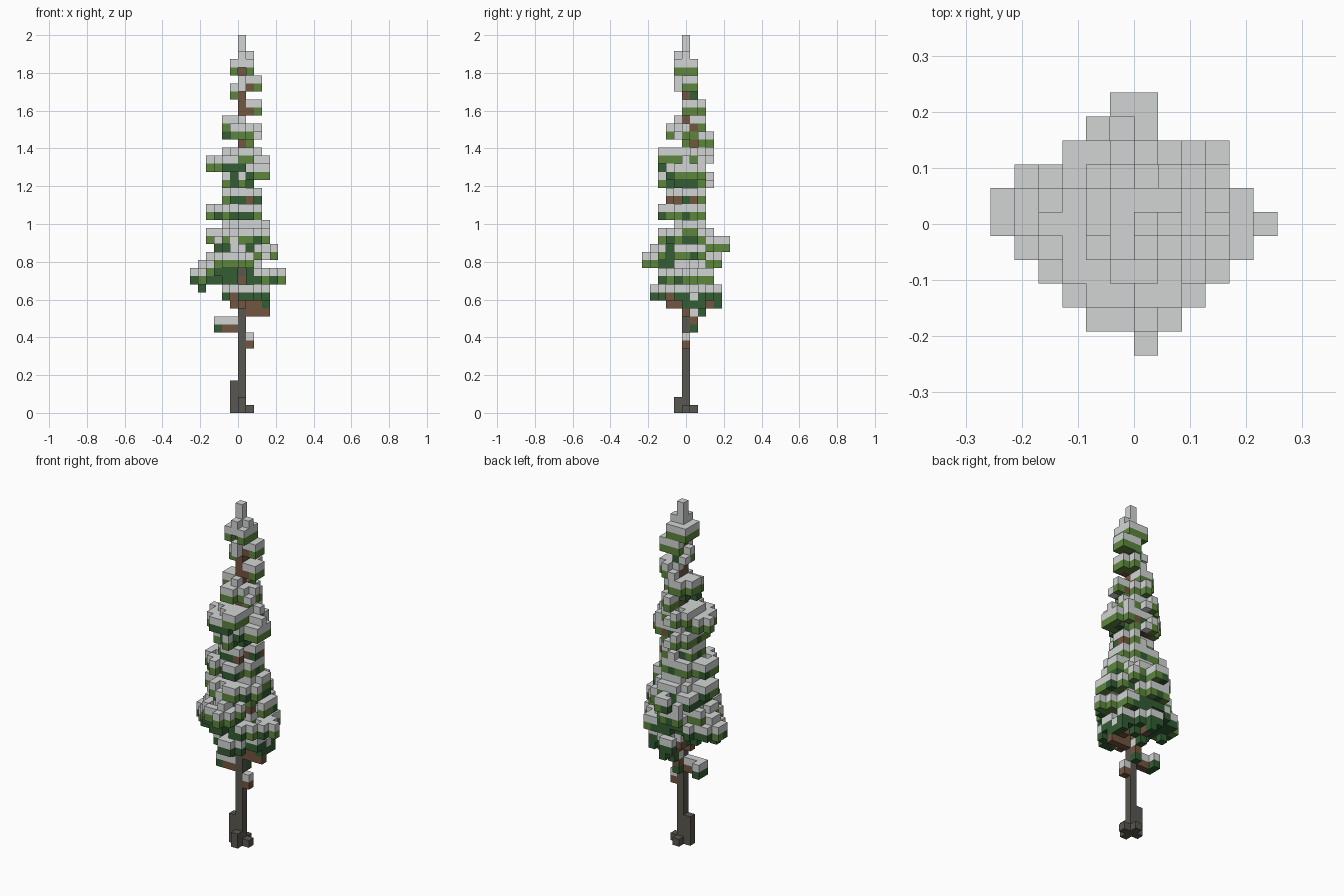
import bpy
import bmesh
import random
from mathutils import Vector

random.seed(5)
cube = bpy.data.objects.get("Cube")
if cube:
    bpy.data.objects.remove(cube, do_unlink=True)

SIZE = 2 / 47          # edge of one block
TRUNK_TOP = 43
BARK_CHANGE = 27       # the trunk turns from grey bark to brown wood here
LOW_CROWN = 16         # sparse, dark tiers lie below this layer
HIGH_CROWN = 31        # bright tiers lie above this layer

COLOURS = {
    "bark grey": (0.100, 0.096, 0.082),
    "wood brown": (0.170, 0.092, 0.050),
    "needle green": (0.110, 0.240, 0.048),
    "deep needle green": (0.033, 0.110, 0.034),
    "snow": (0.65, 0.66, 0.66),
}

# Branch tiers: layer, then reach to right, left, front and back of the trunk
TIERS = [
    (42, 1, 1, 1, 1), (40, 0, 2, 0, 1), (39, 1, 0, 1, 1),
    (37, 0, 2, 0, 2), (35, 2, 0, 1, 2), (34, 2, 2, 2, 1),
    (33, 0, 1, 0, 3), (31, 2, 2, 3, 3), (30, 4, 0, 3, 1),
    (29, 1, 3, 2, 2), (28, 2, 1, 3, 3), (26, 2, 2, 2, 2),
    (24, 4, 2, 3, 2), (22, 2, 3, 1, 2), (21, 4, 3, 3, 3),
    (20, 3, 2, 2, 5), (19, 1, 4, 4, 3), (18, 4, 1, 5, 4),
    (17, 5, 2, 3, 3), (16, 6, 5, 3, 3), (14, 2, 3, 4, 4),
    (13, 0, 3, 1, 4),
]
# Widest reach of the crown to right and left, row by row from front to back
OUTLINE = dict(zip(range(-5, 6), (
    (0, 0), (2, 1), (3, 2), (4, 3), (5, 4), (6, 5),
    (6, 4), (5, 3), (3, 3), (2, 2), (1, 0))))
BARE_FRONT = (39, 42, 16, 17)       # layers where the trunk shows in front

blocks = {}            # (column, row, layer) -> part


def put(cell, part):
    blocks.setdefault(cell, part)


# Trunk and root flare
for k in range(TRUNK_TOP + 1):
    put((0, 0, k), "trunk" if k < BARK_CHANGE and k != LOW_CROWN else "upper_trunk")
for i, j, height in ((-1, 0, 4), (0, -1, 2), (1, 0, 1), (0, 1, 1)):
    for k in range(height):
        put((i, j, k), "trunk")

# Bare lower branches
for cell in ((1, 0, 8), (-1, 0, 10), (-2, 0, 10), (1, 0, 12), (2, 0, 12),
             (3, 0, 12), (0, 1, 11), (0, -1, 13), (0, -2, 13), (-1, 0, 13),
             (-1, -1, 24), (-2, -1, 24)):
    put(cell, "branches")

# Needle tiers: lopsided rounds with wooden arms and a few gaps
needles = set()
for layer, right, left, front, back in TIERS:
    low = layer < LOW_CROWN
    for i in range(-right, left + 1):
        for j in range(-front, back + 1):
            reach_x = left if i > 0 else right
            reach_y = back if j > 0 else front
            spread = abs(i) + abs(j)
            limit_right, limit_left = OUTLINE[j]
            rounded = (i / (reach_x + 0.6)) ** 2 + (j / (reach_y + 0.6)) ** 2
            if rounded > 1 or not -limit_right <= i <= limit_left:
                continue
            if i == 0 and j < 0 and layer in BARE_FRONT:
                continue
            if i and j:
                chance = random.random()
                if chance > (0.6 if low else 0.25):
                    needles.add((i, j, layer))
                elif chance < 0.08 and spread <= 3 and layer < HIGH_CROWN:
                    put((i, j, layer), "branches")
            elif spread <= (reach_x if i else reach_y) * (0.75 if low else 0.5):
                put((i, j, layer), "branches")
            else:
                needles.add((i, j, layer))
# Low twigs and branch tips
needles.update([(-3, 0, 10), (-3, 1, 10), (0, 1, 10), (0, 2, 12), (-5, 0, 15),
                (-6, 1, 16), (-5, 2, 16)])

for i, j, k in sorted(needles):
    covered = (i, j, k + 1) in needles
    inner = abs(i) + abs(j) <= 2
    if k > LOW_CROWN and not covered and random.random() < 0.1:
        put((i, j, k), "snow")
    elif covered or k < LOW_CROWN or k < HIGH_CROWN and (
            inner or random.random() < 0.15):
        put((i, j, k), "deep_needles")
    else:
        put((i, j, k), "needles")

# Snow lies on open needles and branches, deeper near the trunk
for i, j, k in sorted(blocks):
    if blocks[i, j, k] in ("needles", "deep_needles", "branches"):
        put((i, j, k + 1), "snow")
        if LOW_CROWN < k < HIGH_CROWN and abs(i) + abs(j) <= 3 and random.random() < 0.2:
            put((i, j, k + 2), "snow")

# Snow caps the leader and clings to its front
for k in range(TRUNK_TOP + 1, 47):
    put((0, 0, k), "snow")
for cell in ((1, 0, 44), (0, -1, 44), (0, -1, 43), (0, -1, 41), (0, -1, 40)):
    put(cell, "snow")


def make_material(name, rgb):
    mat = bpy.data.materials.new(name)
    mat.use_nodes = True
    mat.diffuse_color = (*rgb, 1)
    shader = next(n for n in mat.node_tree.nodes if n.type == "BSDF_PRINCIPLED")
    shader.inputs["Base Color"].default_value = (*rgb, 1)
    shader.inputs["Roughness"].default_value = 0.9
    return mat


def add_block_faces(bm, cell):
    """Add only those sides of a block that no other block touches."""
    centre = Vector(cell) + Vector((0.5, 0, 0.5))
    for axis in range(3):
        for sign in (-1, 1):
            normal = Vector((0, 0, 0))
            normal[axis] = sign
            if tuple(int(a + b) for a, b in zip(cell, normal)) in blocks:
                continue
            u = Vector((0, 0, 0))
            u[(axis + 1) % 3] = 0.5
            v = normal.cross(u)
            mid = centre + normal / 2
            corners = (mid - u - v, mid + u - v, mid + u + v, mid - u + v)
            bm.faces.new([bm.verts.new(c * SIZE) for c in corners])


def build_part(part, material):
    bm = bmesh.new()
    for cell in sorted(c for c, p in blocks.items() if p == part):
        add_block_faces(bm, cell)
    bmesh.ops.remove_doubles(bm, verts=bm.verts, dist=SIZE / 100)
    mesh = bpy.data.meshes.new(part)
    bm.to_mesh(mesh)
    bm.free()
    mesh.materials.append(material)
    bpy.context.collection.objects.link(bpy.data.objects.new(part, mesh))


materials = {name: make_material(name, rgb) for name, rgb in COLOURS.items()}
for part, colour in (("trunk", "bark grey"), ("upper_trunk", "wood brown"),
                     ("branches", "wood brown"), ("needles", "needle green"),
                     ("deep_needles", "deep needle green"), ("snow", "snow")):
    build_part(part, materials[colour])
